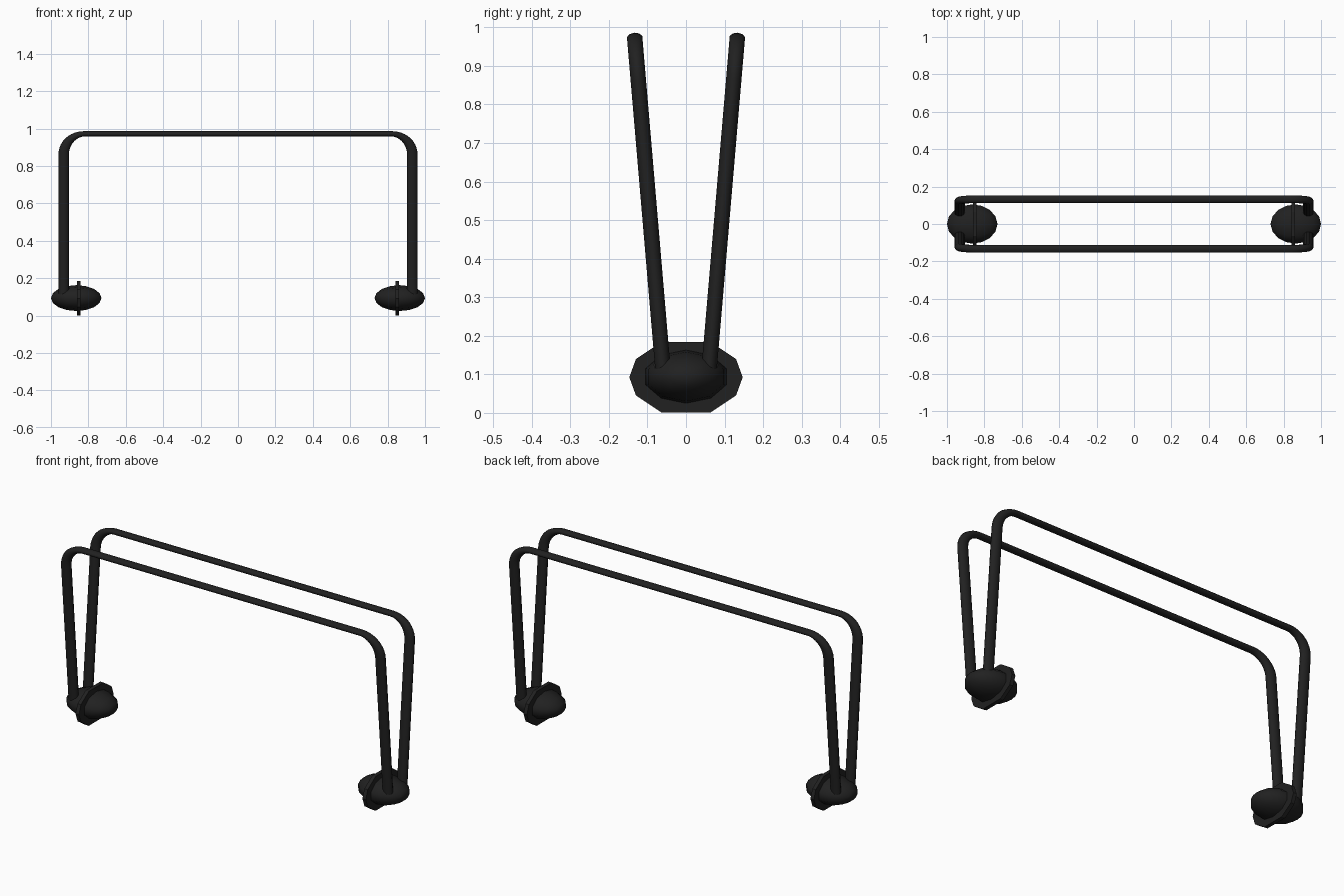
import bpy, bmesh, math
from mathutils import Matrix

cube = bpy.data.objects.get("Cube")
if cube:
    bpy.data.objects.remove(cube)


def material(name, value):
    m = bpy.data.materials.new(name)
    m.use_nodes = True
    m.diffuse_color = (value, value, value, 1)
    m.node_tree.nodes["Principled BSDF"].inputs["Base Color"].default_value = (value, value, value, 1)
    return m


black = material("matte black", 0.015)


def finish(obj, angle):
    bpy.ops.object.select_all(action='DESELECT')
    obj.select_set(True)
    bpy.context.view_layer.objects.active = obj
    if obj.type == 'CURVE':
        bpy.ops.object.convert(target='MESH')
    bpy.ops.object.shade_smooth_by_angle(angle=math.radians(angle))


def add_mesh(name, bm, angle):
    bmesh.ops.recalc_face_normals(bm, faces=bm.faces)
    mesh = bpy.data.meshes.new(name)
    bm.to_mesh(mesh)
    bm.free()
    mesh.materials.append(black)
    obj = bpy.data.objects.new(name, mesh)
    bpy.context.collection.objects.link(obj)
    finish(obj, angle)


# Bent tube frames, leaning outward; the scale flattens the top bar
TILT, SX, SZ = 0.085, 1.33, 0.68
HALF, TOP, FOOT, BEND = 0.932, 0.972, 0.115, 0.11


def tube_frame(name, side):
    curve = bpy.data.curves.new(name, 'CURVE')
    curve.dimensions = '3D'
    curve.bevel_depth = 0.021
    curve.bevel_resolution = 3
    curve.use_fill_caps = True
    height = (TOP - FOOT) / math.cos(TILT)
    arc = [(HALF - BEND + BEND * math.cos(a), height - BEND + BEND * math.sin(a))
           for a in (math.pi / 2 * i / 10 for i in range(11))]
    right = [(HALF, 0)] + arc
    path = right + [(-x, z) for x, z in reversed(right)]
    spline = curve.splines.new('POLY')
    spline.points.add(len(path) - 1)
    for point, (x, z) in zip(spline.points, path):
        point.co = (x / SX, 0, z / SZ, 1)
    curve.materials.append(black)
    obj = bpy.data.objects.new(name, curve)
    bpy.context.collection.objects.link(obj)
    obj.scale = (SX, 1, SZ)
    obj.rotation_euler = (-side * TILT, 0, 0)
    obj.location = (0, side * 0.06, FOOT)
    finish(obj, 40)


tube_frame("front_frame", -1)
tube_frame("back_frame", 1)

# Foot pods, each with a faceted collar plate
half_plate = [(0.147, 0), (0.13, 0.047), (0.063, 0.092)]
for name, side in (("left", 1), ("right", -1)):
    bm = bmesh.new()
    bmesh.ops.create_uvsphere(bm, u_segments=10, v_segments=8, radius=1)
    bmesh.ops.transform(bm, verts=bm.verts, matrix=(
        Matrix.Translation((side * 0.865, 0, 0.094))
        @ Matrix.Diagonal((0.135, 0.11, 0.069, 1))
        @ Matrix.Rotation(math.pi / 2, 4, 'Y') @ Matrix.Rotation(math.pi / 2, 4, 'Z')))
    add_mesh(name + "_foot_pod", bm, 50)

    upper = half_plate + [(-y, z) for y, z in reversed(half_plate)]
    ring = upper + [(-y, -z) for y, z in upper[1:-1]]
    bm = bmesh.new()
    face = bm.faces.new([bm.verts.new((side * 0.851 - 0.01, y, 0.0925 + z)) for y, z in ring])
    extruded = bmesh.ops.extrude_face_region(bm, geom=[face], use_keep_orig=True)
    bmesh.ops.translate(bm, vec=(0.02, 0, 0),
                        verts=[v for v in extruded["geom"] if isinstance(v, bmesh.types.BMVert)])
    add_mesh(name + "_collar_plate", bm, 30)
